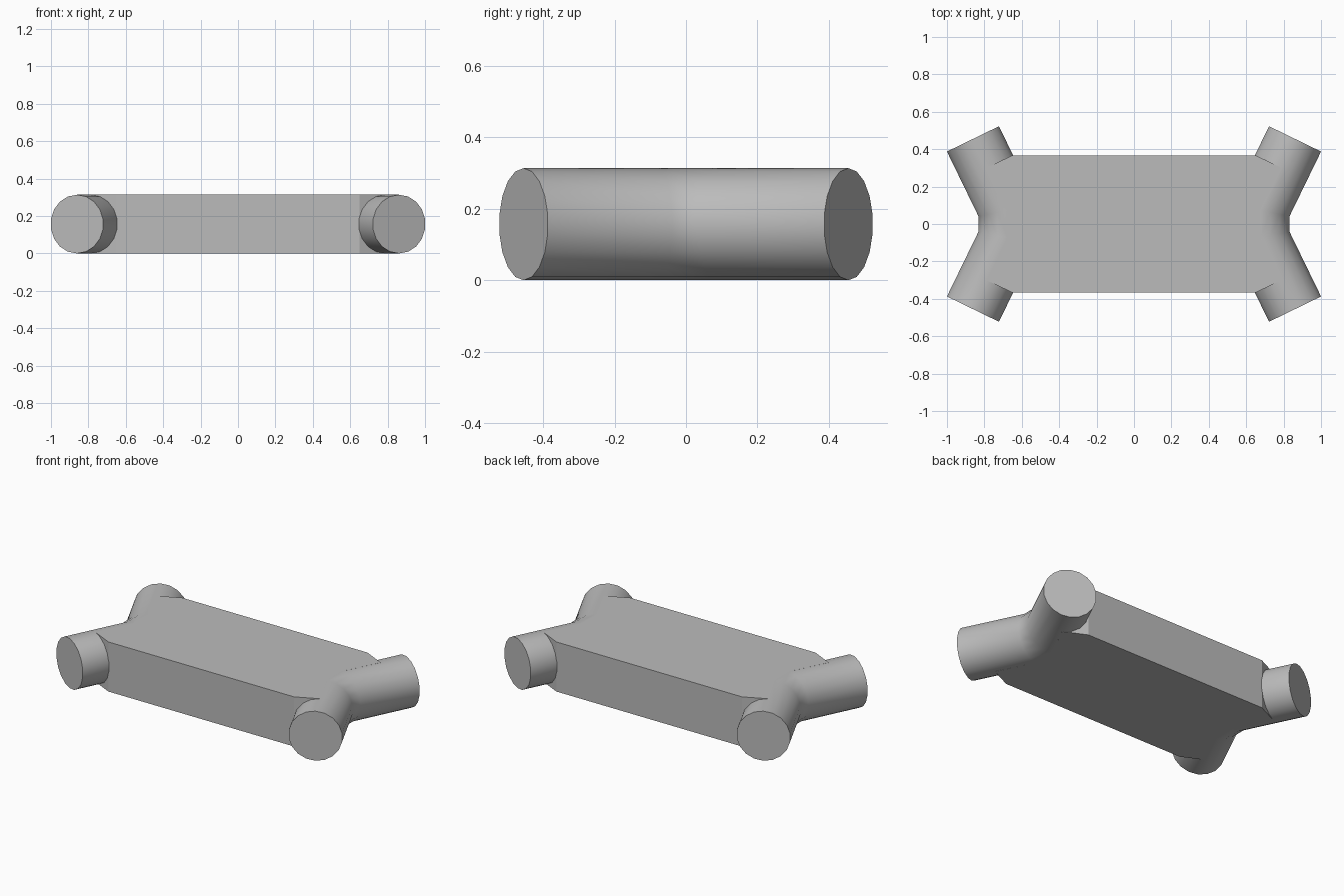
import bpy, bmesh, math
from mathutils import Vector

cube = bpy.data.objects.get("Cube")
if cube:
    bpy.data.objects.remove(cube, do_unlink=True)

RADIUS, SIDES = 0.157, 18
GREY = (0.5, 0.5, 0.5, 1)

mat = bpy.data.materials.new("plain grey")
mat.use_nodes = True
mat.diffuse_color = GREY
mat.node_tree.nodes["Principled BSDF"].inputs["Base Color"].default_value = GREY


def finish(bm, name):
    bmesh.ops.recalc_face_normals(bm, faces=bm.faces)
    mesh = bpy.data.meshes.new(name)
    bm.to_mesh(mesh)
    bm.free()
    mesh.materials.append(mat)
    obj = bpy.data.objects.new(name, mesh)
    bpy.context.collection.objects.link(obj)
    return obj


# Bent tube: capped rings along a path, mitred at the two bends
def bent_tube(name, side):
    bend, tip = Vector((0.676, 0.075)), Vector((0.861, 0.455))
    run = (tip - bend).normalized()
    mitre = math.tan(math.atan2(run.x, run.y) / 2)
    stations = [(tip, Vector((run.y, -run.x))), (bend, Vector((1, -mitre)))]
    stations += [(Vector((c.x, -c.y)), Vector((d.x, -d.y))) for c, d in reversed(stations)]
    bm = bmesh.new()
    rings = []
    for centre, across in stations:
        ring = []
        for i in range(SIDES):
            a = math.pi / 2 + math.tau * i / SIDES
            p = centre + across * RADIUS * math.cos(a)
            ring.append(bm.verts.new((side * p.x, p.y, RADIUS * (1 + math.sin(a)))))
        rings.append(ring)
    for r, s in zip(rings, rings[1:]):
        for i in range(SIDES):
            j = (i + 1) % SIDES
            bm.faces.new((r[i], r[j], s[j], s[i]))
    bm.faces.new(rings[0])
    bm.faces.new(rings[-1])
    obj = finish(bm, name)
    bpy.ops.object.select_all(action="DESELECT")
    obj.select_set(True)
    bpy.context.view_layer.objects.active = obj
    bpy.ops.object.shade_smooth_by_angle(angle=math.radians(40))


bent_tube("left_bent_tube", 1)
bent_tube("right_bent_tube", -1)

# Flat block between the tubes, its ends following the tube axes
quarter = [(0.676, 0.075), (0.79, 0.30), (0.65, 0.367)]
half = [(x, -y) for x, y in reversed(quarter)] + quarter
outline = half + [(-x, -y) for x, y in half]
bm = bmesh.new()
base = bm.faces.new([bm.verts.new((x, y, 0)) for x, y in outline])
top = bmesh.ops.extrude_face_region(bm, geom=[base], use_keep_orig=True)
bmesh.ops.translate(bm, vec=(0, 0, 2 * RADIUS),
                    verts=[v for v in top["geom"] if isinstance(v, bmesh.types.BMVert)])
finish(bm, "central_block")
